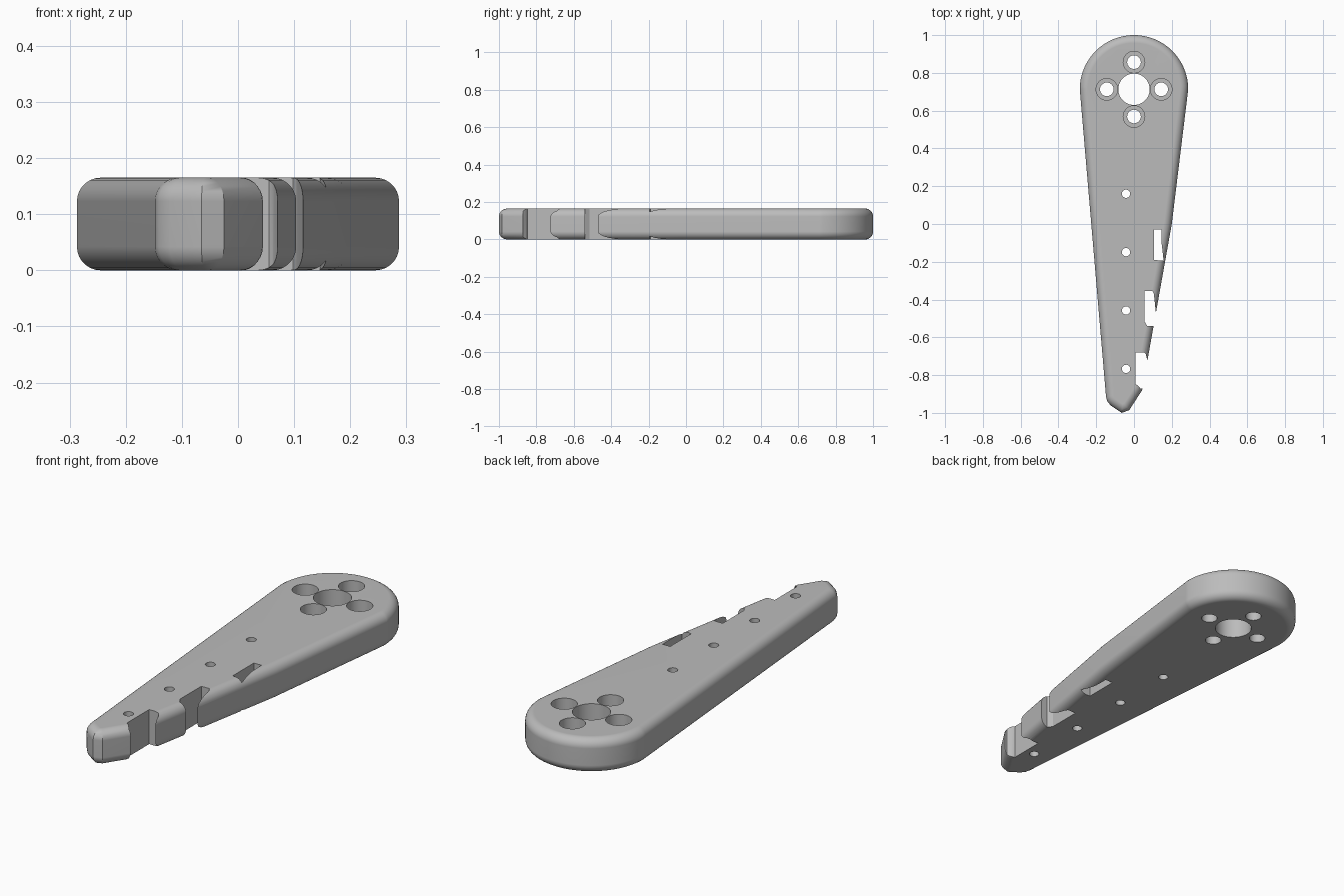
import bpy, bmesh
from math import sin, cos, pi, radians

cube = bpy.data.objects.get("Cube")
if cube:
    bpy.data.objects.remove(cube, do_unlink=True)

THICK = 0.165
FILLET = 0.042
HUB_Y = 0.713
HUB_R = 0.287

grey = bpy.data.materials.new("plain_grey")
grey.use_nodes = True
colour = (0.5, 0.5, 0.5, 1)
grey.diffuse_color = colour
grey.node_tree.nodes["Principled BSDF"].inputs["Base Color"].default_value = colour


def circle(x, y, r, n=48):
    return [(x + r * cos(2 * pi * i / n), y + r * sin(2 * pi * i / n)) for i in range(n)]


def prism(name, outline, z0, z1, fillet=0):
    """Extrude a flat outline, optionally rounding its top and bottom rims."""
    bm = bmesh.new()
    base = bm.faces.new([bm.verts.new((x, y, z0)) for x, y in outline])
    ext = bmesh.ops.extrude_face_region(bm, geom=[base])
    for v in ext["geom"]:
        if isinstance(v, bmesh.types.BMVert):
            v.co.z = z1
    bmesh.ops.recalc_face_normals(bm, faces=bm.faces)
    if fillet:
        rims = [e for e in bm.edges if abs(e.verts[0].co.z - e.verts[1].co.z) < 1e-5]
        bmesh.ops.bevel(bm, geom=rims, offset=fillet, segments=7, profile=0.5,
                        affect='EDGES', clamp_overlap=False)
    mesh = bpy.data.meshes.new(name)
    bm.to_mesh(mesh)
    bm.free()
    obj = bpy.data.objects.new(name, mesh)
    bpy.context.collection.objects.link(obj)
    mesh.materials.append(grey)
    return obj


# Tapered arm: round hub end, straight sides, blunt pointed tip
hub_arc = [(HUB_R * cos(pi * i / 48), HUB_Y + HUB_R * sin(pi * i / 48)) for i in range(49)]
tip = [(-0.148, -0.915), (-0.141, -0.94), (-0.122, -0.962), (-0.065, -1.0),
       (-0.025, -0.985), (0.043, -0.88), (0.2, 0.0)]
arm = prism("tapered_arm", hub_arc + tip, 0, THICK, FILLET)
bpy.context.view_layer.objects.active = arm
arm.select_set(True)


def cut(outline, z0=-0.1, z1=THICK + 0.1):
    cutter = prism("cutter", outline, z0, z1)
    cutter.hide_render = True
    mod = arm.modifiers.new("cut", 'BOOLEAN')
    mod.operation = 'DIFFERENCE'
    mod.solver = 'EXACT'
    mod.object = cutter
    bpy.ops.object.modifier_apply(modifier=mod.name)
    bpy.data.objects.remove(cutter, do_unlink=True)


# Hub bore and four counterbored screw holes
cut(circle(0, HUB_Y, 0.083, 64))
for k in range(4):
    x = 0.144 * cos(k * pi / 2)
    y = HUB_Y + 0.144 * sin(k * pi / 2)
    cut(circle(x, y, 0.036))
    cut(circle(x, y, 0.057), z0=0.045)

# Row of small holes along the arm
for k in range(4):
    cut(circle(-0.042, 0.16 - 0.309 * k, 0.022, 32))

# Slots along the stepped edge, the first staying just inside the side wall
cut([(0.105, -0.03), (0.145, -0.03), (0.146, -0.1), (0.157, -0.195), (0.105, -0.19)])
cut([(0.055, -0.355), (0.098, -0.355), (0.105, -0.37), (0.116, -0.47), (0.2, -0.47),
     (0.2, -0.54), (0.07, -0.54), (0.055, -0.515)])
cut([(0.007, -0.68), (0.055, -0.68), (0.063, -0.69), (0.071, -0.725), (0.2, -0.725),
     (0.2, -0.875), (0.035, -0.872), (0.02, -0.855), (0.007, -0.848)])

# Smooth fillets with crisp cut edges
bpy.ops.object.shade_smooth_by_angle(angle=radians(30))
normals = arm.modifiers.new("even_normals", 'WEIGHTED_NORMAL')
normals.keep_sharp = True
